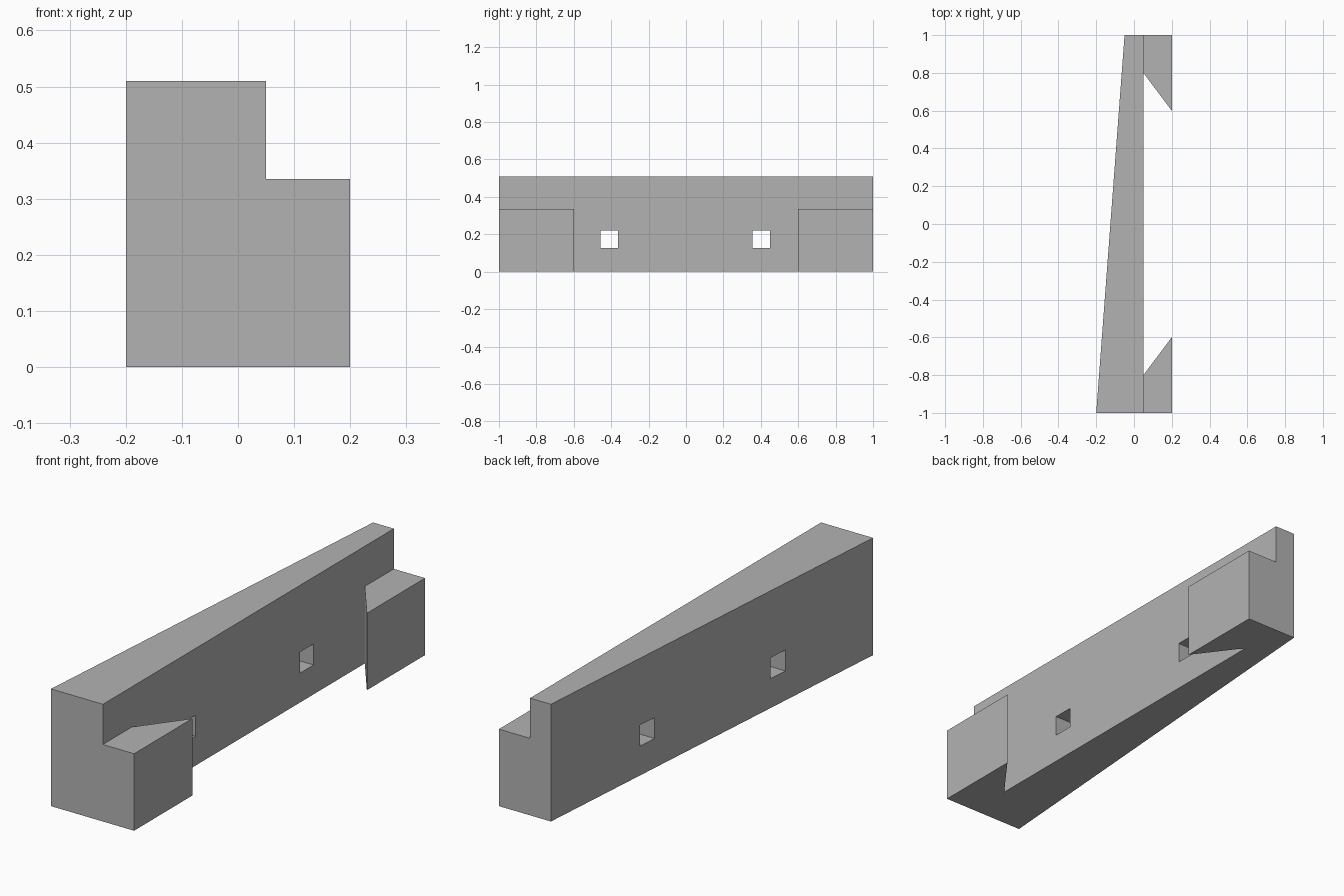
import bpy
import bmesh

default = bpy.data.objects.get("Cube")
if default:
    bpy.data.objects.remove(default)

grey = bpy.data.materials.new("plain grey")
grey.use_nodes = True
colour = (0.45, 0.45, 0.45, 1)
grey.diffuse_color = colour
grey.node_tree.nodes["Principled BSDF"].inputs["Base Color"].default_value = colour


def prism(name, outline, z0, z1):
    """Extrude a plan outline from z0 up to z1."""
    bm = bmesh.new()
    face = bm.faces.new([bm.verts.new((x, y, z0)) for x, y in outline])
    top = bmesh.ops.extrude_face_region(bm, geom=[face])
    bmesh.ops.translate(bm, vec=(0, 0, z1 - z0),
                        verts=[v for v in top["geom"] if isinstance(v, bmesh.types.BMVert)])
    bmesh.ops.recalc_face_normals(bm, faces=bm.faces)
    mesh = bpy.data.meshes.new(name)
    bm.to_mesh(mesh)
    bm.free()
    mesh.materials.append(grey)
    obj = bpy.data.objects.new(name, mesh)
    bpy.context.collection.objects.link(obj)
    return obj


# Tapered wall, thick at the front end
wall = prism("tapered_wall", [(-0.2, -1), (0.05, -1), (0.05, 1), (-0.05, 1)], 0, 0.51)

# Square holes through the wall
for label, y in (("front", -0.41), ("back", 0.402)):
    r = 0.046
    cutter = prism(label + "_hole_cutter",
                   [(-0.4, y - r), (0.4, y - r), (0.4, y + r), (-0.4, y + r)], 0.128, 0.219)
    cutter.hide_render = True
    cutter.hide_viewport = True
    cutter.display_type = 'WIRE'
    cut = wall.modifiers.new(label + " hole", 'BOOLEAN')
    cut.operation = 'DIFFERENCE'
    cut.solver = 'EXACT'
    cut.object = cutter

# Hooked end blocks with slanted inner faces, mirrored front to back
for label, s in (("front", -1), ("back", 1)):
    prism(label + "_end_block",
          [(0.05, s), (0.2, s), (0.2, 0.6 * s), (0.05, 0.8 * s)], 0, 0.335)
